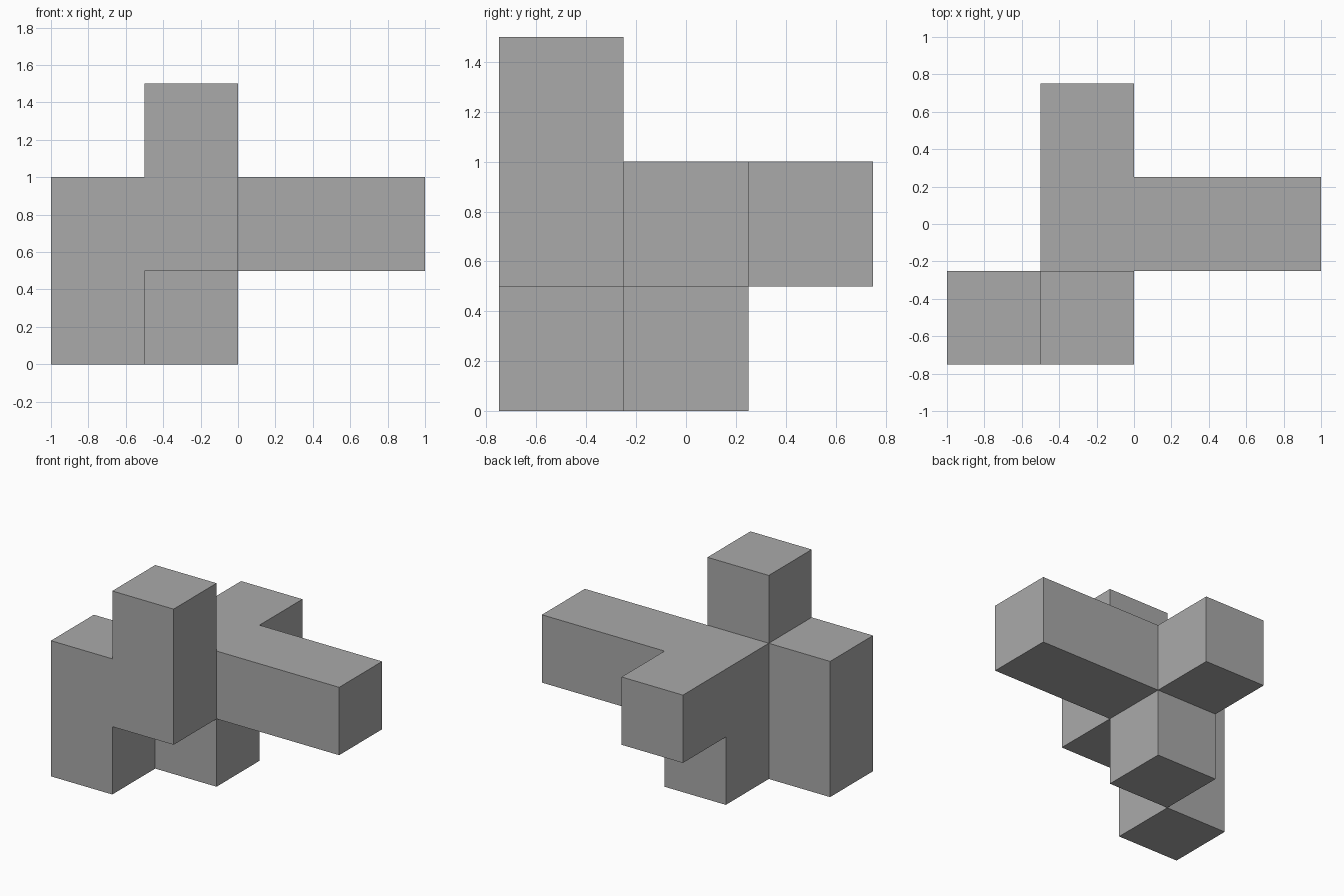
import bpy
import bmesh
from mathutils import Vector

cube = bpy.data.objects.get("Cube")
if cube:
    bpy.data.objects.remove(cube, do_unlink=True)

SIZE = 0.5
CORNER = Vector((-1.0, -0.75, 0.0))


def run(start, end):
    """All grid cells in a straight block between two cells, inclusive."""
    spans = [range(a, b + 1) for a, b in zip(start, end)]
    return {(x, y, z) for x in spans[0] for y in spans[1] for z in spans[2]}


# Blocks of the piece, in cells counted from the front right bottom corner
cells = (
    run((0, 0, 0), (0, 0, 1))      # front leg
    | run((1, 0, 1), (1, 0, 2))    # front tower
    | run((1, 1, 0), (1, 1, 1))    # middle foot and core
    | run((2, 1, 1), (3, 1, 1))    # left arm
    | run((1, 2, 1), (1, 2, 1))    # back block
)

# Outer skin: one square wherever a cell has no neighbour
bm = bmesh.new()
for cell in sorted(cells):
    centre = CORNER + (Vector(cell) + Vector((0.5, 0.5, 0.5))) * SIZE
    for axis in range(3):
        for sign in (-1, 1):
            normal = Vector((0, 0, 0))
            normal[axis] = sign
            if tuple(int(c + n) for c, n in zip(cell, normal)) in cells:
                continue
            u = Vector((0, 0, 0))
            u[(axis + 1) % 3] = 1
            v = normal.cross(u)
            corners = [-u - v, u - v, u + v, v - u]
            bm.faces.new([bm.verts.new(centre + (normal + c) * SIZE / 2)
                          for c in corners])

# Weld the squares and join flat neighbours into single faces
bmesh.ops.remove_doubles(bm, verts=bm.verts, dist=0.001)
bmesh.ops.dissolve_limit(bm, angle_limit=0.01, verts=bm.verts, edges=bm.edges)

mesh = bpy.data.meshes.new("puzzle_block")
bm.to_mesh(mesh)
bm.free()
block = bpy.data.objects.new("puzzle_block", mesh)
bpy.context.collection.objects.link(block)

# Plain grey material
grey = bpy.data.materials.new("plain_grey")
grey.use_nodes = True
colour = (0.4, 0.4, 0.4, 1.0)
grey.diffuse_color = colour
grey.node_tree.nodes["Principled BSDF"].inputs["Base Color"].default_value = colour
mesh.materials.append(grey)
